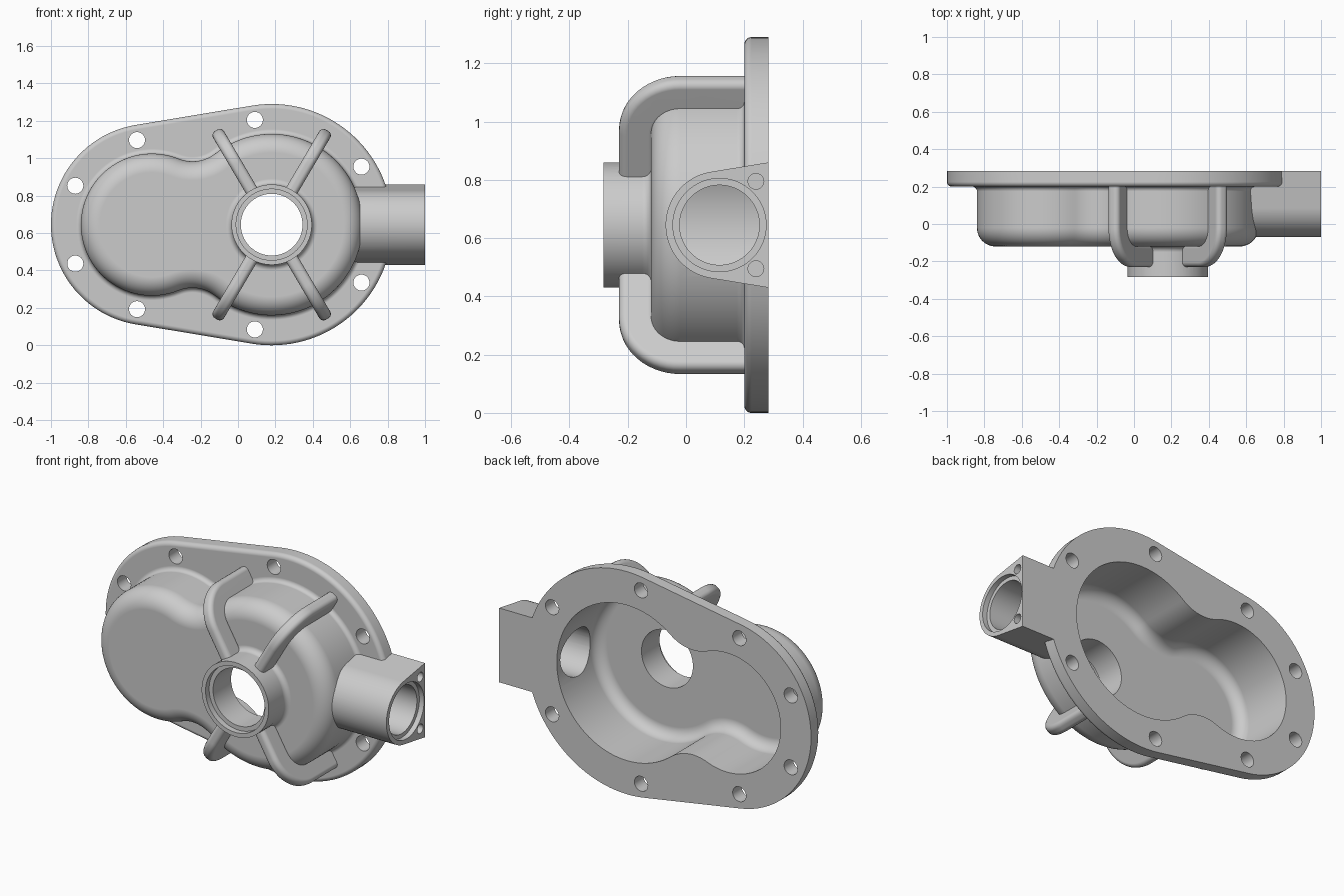
import bpy, bmesh
from math import sin, cos, pi, radians, atan2, sqrt, acos

if "Cube" in bpy.data.objects:
    bpy.data.objects.remove(bpy.data.objects["Cube"])

A, B = (-0.46, 0.65), (0.18, 0.65)      # centres of the small and large lobes
BACK = 0.283


def arc(c, r, a0, a1, n):
    return [(c[0] + r * cos(a0 + (a1 - a0) * i / n), c[1] + r * sin(a0 + (a1 - a0) * i / n))
            for i in range(n + 1)]


def circle(c, r, n=64):
    return arc(c, r, 0, 2 * pi, n)[:-1]


def flange_outline(o):
    # two circles joined by tangent lines
    t = acos(-(0.645 - 0.54) / (B[0] - A[0]))
    return arc(A, 0.54 + o, t, 2 * pi - t, 48) + arc(B, 0.645 + o, -t, t, 64)


def body_outline(o):
    # two lobes with a concave blend at the neck
    r1, r2, R, d = 0.38, 0.485, 0.2, B[0] - A[0]
    u = (d * d + (r1 + R) ** 2 - (r2 + R) ** 2) / (2 * d)
    h = sqrt((r1 + R) ** 2 - u * u)
    a, b = atan2(h, u), atan2(h, d - u)
    lo, hi = (A[0] + u, A[1] - h), (A[0] + u, A[1] + h)
    return (arc(A, r1 + o, a, 2 * pi - a, 56)
            + arc(lo, R - o, pi - a, b, 16)[1:-1]
            + arc(B, r2 + o, b - pi, pi - b, 72)
            + arc(hi, R - o, -b, a - pi, 16)[1:-1])


def loft(name, rings, place):
    # skin a stack of (outline, depth) rings and cap both ends
    bm = bmesh.new()
    loops = [[bm.verts.new(place(u, v, d)) for u, v in pts] for pts, d in rings]
    n = len(loops[0])
    for p, q in zip(loops, loops[1:]):
        for i in range(n):
            bm.faces.new((p[i], p[(i + 1) % n], q[(i + 1) % n], q[i]))
    bm.faces.new(loops[0])
    bm.faces.new(loops[-1])
    bmesh.ops.recalc_face_normals(bm, faces=bm.faces)
    me = bpy.data.meshes.new(name)
    bm.to_mesh(me)
    bm.free()
    ob = bpy.data.objects.new(name, me)
    bpy.context.collection.objects.link(ob)
    return ob


def along_y(u, v, d):
    return (u, d, v)


def along_x(u, v, d):
    return (d, u, v)


def rounded(r, y, n=8):
    # (offset, depth) pairs of a convex edge starting at depth y
    return [(-r + r * sin(pi / 2 * i / n), y + r - r * cos(pi / 2 * i / n)) for i in range(n + 1)]


def flared(r, y, n=6):
    # (offset, depth) pairs of a concave fillet ending at depth y
    return [(r - r * cos(pi / 2 * i / n), y - r + r * sin(pi / 2 * i / n)) for i in range(n + 1)]


def combine(target, tool, op):
    tool.hide_render = True
    m = target.modifiers.new("cut", 'BOOLEAN')
    m.operation, m.solver, m.object = op, 'EXACT', tool
    bpy.context.view_layer.objects.active = target
    bpy.ops.object.modifier_apply(modifier=m.name)
    bpy.data.objects.remove(tool)


# Flange plate
steps = rounded(0.025, 0.2) + [(0, BACK)]
housing = loft("pump_housing", [(flange_outline(o), y) for o, y in steps], along_y)

# Side port: round front, straight flanks to a flat back
PC = (0.115, 0.65)
t = atan2(0.1825, -0.03)
port = arc(PC, 0.185, t, 2 * pi - t, 48) + [(BACK, 0.435), (BACK, 0.865)]
combine(housing, loft("side_port", [(port, 0.58), (port, 1.0)], along_x), 'UNION')

# Two-lobed body
steps = rounded(0.1, -0.12, 12) + flared(0.025, 0.2) + [(0.025, 0.24)]
combine(housing, loft("body", [(body_outline(o), y) for o, y in steps], along_y), 'UNION')

# Front boss
steps = [(0, -BACK)] + flared(0.03, -0.12) + [(0.03, -0.1)]
combine(housing, loft("front_boss", [(circle(B, 0.215 + o), y) for o, y in steps], along_y), 'UNION')

# Four bent ribs around the boss
elbow = (0.375, -0.02)
profile = ([(0.175, -0.23)] + arc(elbow, 0.21, -pi / 2, 0, 14)
           + [(0.585, 0.235), (0.46, 0.235)] + arc(elbow, 0.085, 0, -pi / 2, 8) + [(0.175, -0.105)])
for deg in (59.5, 120.5, 239.5, 300.5):
    c, s = cos(radians(deg)), sin(radians(deg))
    rib = loft("rib", [(profile, -0.034), (profile, 0.034)],
               lambda u, v, w: (B[0] + u * c - w * s, v, B[1] + u * s + w * c))
    bev = rib.modifiers.new("round", 'BEVEL')
    bev.width, bev.segments, bev.angle_limit = 0.026, 5, radians(50)
    bpy.context.view_layer.objects.active = rib
    bpy.ops.object.modifier_apply(modifier=bev.name)
    combine(housing, rib, 'UNION')

# Inner cavity
steps = [(o - 0.035, y) for o, y in rounded(0.065, -0.085, 10)] + [(-0.035, 0.35)]
combine(housing, loft("cavity", [(body_outline(o), y) for o, y in steps], along_y), 'DIFFERENCE')


def drill(centre, r, d0, d1, place, n=64):
    ring = circle(centre, r, n)
    combine(housing, loft("drill", [(ring, d0), (ring, d1)], place), 'DIFFERENCE')


# Front bore and its counterbore
drill(B, 0.165, -0.4, 0.0, along_y)
drill(B, 0.19, -0.4, -0.25, along_y)

# Port bore, counterbore and screw holes
drill(PC, 0.137, 0.45, 1.1, along_x)
drill(PC, 0.16, 0.97, 1.1, along_x)
for z in (0.5, 0.8):
    drill((0.24, z), 0.027, 0.88, 1.1, along_x, 24)

# Flange bolt holes, mirrored above and below the centre line
for x, dz in ((-0.54, 0.452), (-0.87, 0.208), (0.09, 0.56), (0.66, 0.31)):
    for sgn in (-1, 1):
        drill((x, 0.65 + sgn * dz), 0.043, 0.1, 0.4, along_y, 32)

# Seat on the ground and shade
low = min(v.co.z for v in housing.data.vertices)
for v in housing.data.vertices:
    v.co.z -= low
bpy.ops.object.select_all(action='DESELECT')
housing.select_set(True)
bpy.context.view_layer.objects.active = housing
bpy.ops.object.shade_smooth_by_angle(angle=radians(30))
wn = housing.modifiers.new("even_normals", 'WEIGHTED_NORMAL')
wn.keep_sharp = True
